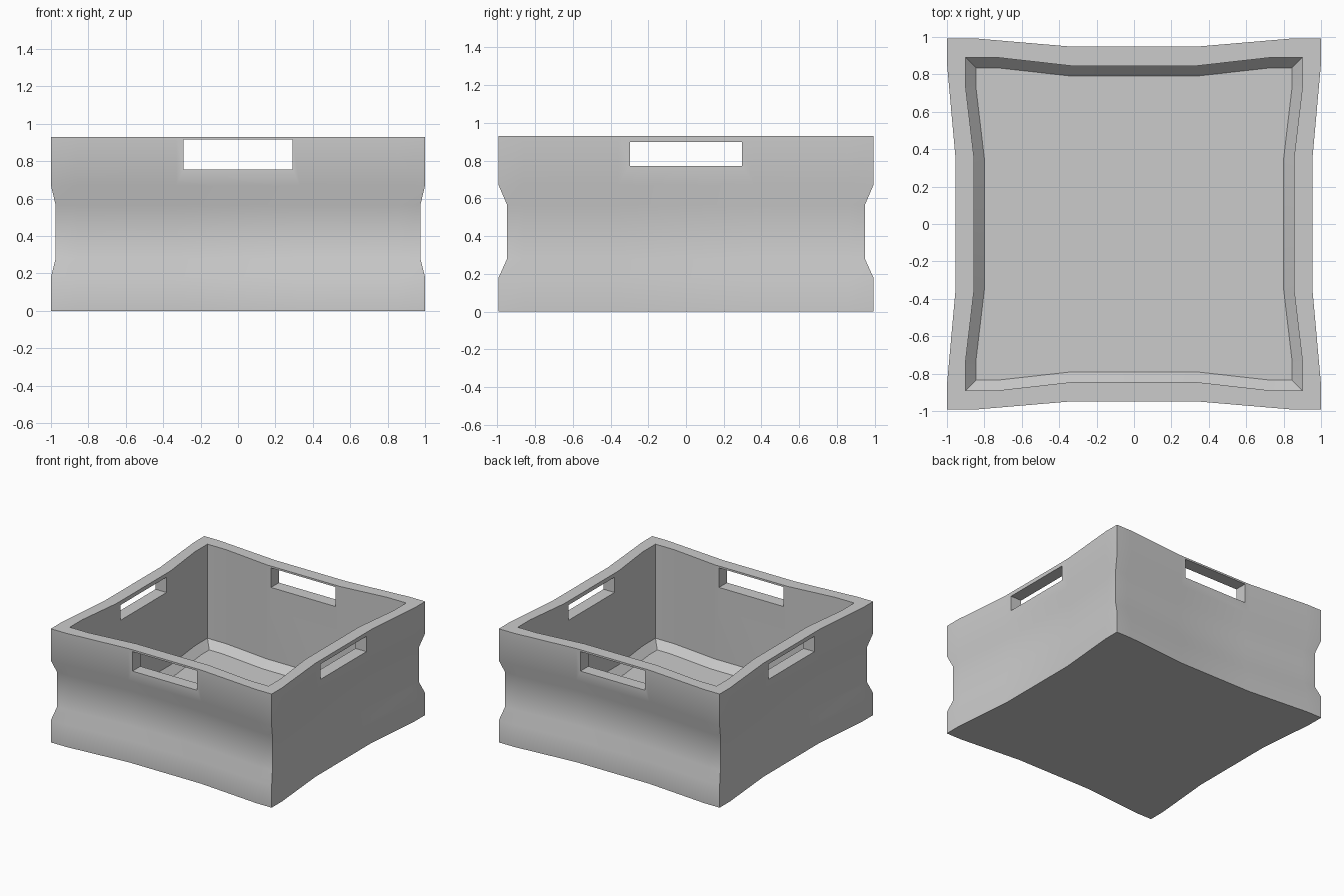
import bpy, bmesh, math

cube = bpy.data.objects.get("Cube")
if cube:
    bpy.data.objects.remove(cube, do_unlink=True)

grey = bpy.data.materials.new("light grey")
grey.use_nodes = True
colour = (0.6, 0.6, 0.6, 1)
grey.diffuse_color = colour
grey.node_tree.nodes["Principled BSDF"].inputs["Base Color"].default_value = colour


def ring(bm, hx, hy, z, flare, middle_x, middle_y, bow=0.045):
    """Rectangle whose four sides bow inward, going anticlockwise."""
    quarter = [(hx, middle_y, bow, 0), (hx, flare, 0, 0), (hx, hy, 0, 0),
               (flare, hy, 0, 0), (middle_x, hy, 0, bow)]
    pts = [(x - bx, y - by) for x, y, bx, by in quarter]
    loop = pts + [(-x, y) for x, y in reversed(pts)]
    loop += [(-x, -y) for x, y in loop]
    return [bm.verts.new((x, y, z)) for x, y in loop]


# Crate shell: grooved outer wall, rim, inner wall, sloped edge, floor
bm = bmesh.new()
rings = []
groove = [(0, 0), (0.18, 0), (0.28, 1), (0.565, 1), (0.67, 0), (0.93, 0)]
for z, depth in groove:
    rings.append(ring(bm, 1 - 0.025 * depth, 0.993 - 0.045 * depth, z, 0.86, 0.33, 0.36))
for inset, z in [(0, 0.93), (0, 0.16), (0.055, 0.10)]:
    rings.append(ring(bm, 0.90 - inset, 0.89 - inset, z, 0.73, 0.33, 0.35))
for low, high in zip(rings, rings[1:]):
    n = len(low)
    for i in range(n):
        j = (i + 1) % n
        bm.faces.new((low[i], low[j], high[j], high[i]))
bm.faces.new(list(reversed(rings[0])))
bm.faces.new(rings[-1])
bmesh.ops.recalc_face_normals(bm, faces=bm.faces)
mesh = bpy.data.meshes.new("crate")
bm.to_mesh(mesh)
bm.free()
crate = bpy.data.objects.new("crate", mesh)
bpy.context.collection.objects.link(crate)
mesh.materials.append(grey)


# Hand holes through each pair of opposite walls
def cut_handles(name, size, z):
    bpy.ops.mesh.primitive_cube_add(size=1, location=(0, 0, z))
    cutter = bpy.context.object
    cutter.name = name
    cutter.scale = size
    cutter.hide_render = True
    cutter.data.materials.append(grey)
    bpy.ops.object.select_all(action="DESELECT")
    bpy.context.view_layer.objects.active = crate
    crate.select_set(True)
    mod = crate.modifiers.new(name, "BOOLEAN")
    mod.operation = "DIFFERENCE"
    mod.solver = "EXACT"
    mod.object = cutter
    bpy.ops.object.modifier_apply(modifier=name)
    bpy.data.objects.remove(cutter, do_unlink=True)


cut_handles("front_back_handles", (0.585, 3, 0.16), 0.835)
cut_handles("side_handles", (3, 0.595, 0.125), 0.835)

bpy.ops.object.shade_smooth_by_angle(angle=math.radians(30))
